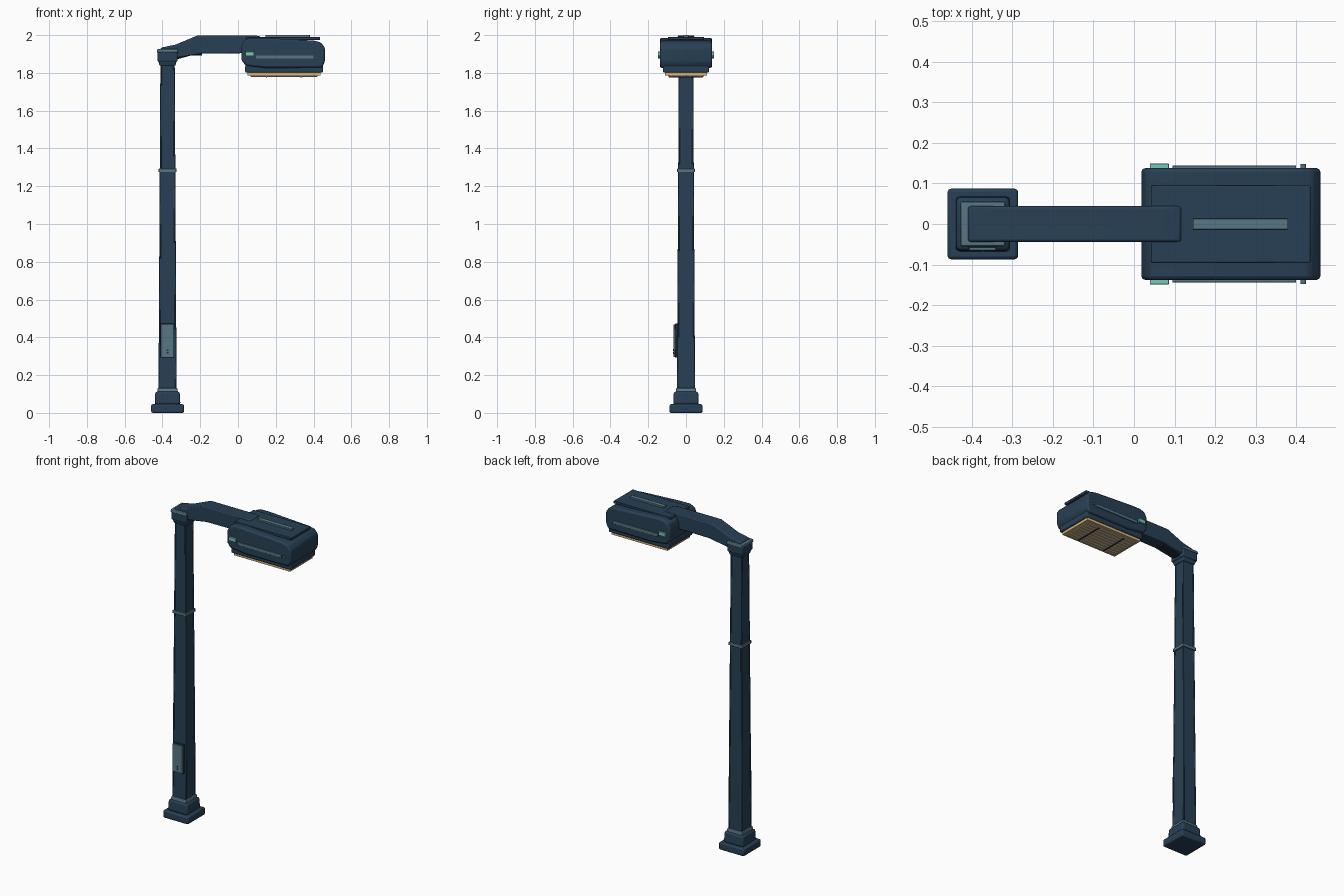
import bpy
import bmesh
import math
from mathutils import Matrix, Vector

if "Cube" in bpy.data.objects:
    bpy.data.objects.remove(bpy.data.objects["Cube"])


def material(name, rgb):
    mat = bpy.data.materials.new(name)
    mat.use_nodes = True
    mat.diffuse_color = (*rgb, 1)
    mat.node_tree.nodes["Principled BSDF"].inputs["Base Color"].default_value = (*rgb, 1)
    return mat


BODY = material("navy paint", (0.021, 0.051, 0.089))
TRIM = material("slate trim", (0.095, 0.185, 0.23))
DARK = material("dark metal", (0.012, 0.025, 0.042))
TEAL = material("teal indicator", (0.18, 0.58, 0.47))
GOLD = material("amber frame", (0.72, 0.47, 0.19))
LENS = material("warm lens", (0.68, 0.53, 0.33))

POLE_X = -0.373


def finish(name, bm, mat, bevel=0.0, segments=2):
    bmesh.ops.recalc_face_normals(bm, faces=bm.faces[:])
    mesh = bpy.data.meshes.new(name)
    bm.to_mesh(mesh)
    bm.free()
    mesh.materials.append(mat)
    obj = bpy.data.objects.new(name, mesh)
    bpy.context.collection.objects.link(obj)
    if bevel:
        mod = obj.modifiers.new("rounded edges", "BEVEL")
        mod.width = bevel
        mod.segments = segments
        mod.limit_method = "ANGLE"
        mod.angle_limit = math.radians(25)
    bpy.ops.object.select_all(action="DESELECT")
    obj.select_set(True)
    bpy.context.view_layer.objects.active = obj
    bpy.ops.object.shade_smooth_by_angle(angle=math.radians(35))
    return obj


def box(name, x, y, z, mat, bevel=0.0, taper=1.0):
    """Box between (min, max) pairs; taper scales the top face."""
    bm = bmesh.new()
    lo, hi = Vector((x[0], y[0], z[0])), Vector((x[1], y[1], z[1]))
    mid = (lo + hi) / 2
    size = Matrix.Diagonal((*(hi - lo), 1))
    bmesh.ops.create_cube(bm, size=1, matrix=Matrix.Translation(mid) @ size)
    for v in bm.verts:
        if v.co.z > mid.z:
            v.co.x = mid.x + (v.co.x - mid.x) * taper
            v.co.y = mid.y + (v.co.y - mid.y) * taper
    return finish(name, bm, mat, bevel)


def square(name, half, z, mat, bevel=0.0, taper=1.0):
    """Square block on the pole axis."""
    return box(name, (POLE_X - half, POLE_X + half), (-half, half), z, mat, bevel, taper)


def side_profile(name, points, half, mat, bevel):
    """Extrude an x/z outline across y."""
    bm = bmesh.new()
    face = bm.faces.new([bm.verts.new((px, -half, pz)) for px, pz in points])
    new = bmesh.ops.extrude_face_region(bm, geom=[face])["geom"]
    moved = [g for g in new if isinstance(g, bmesh.types.BMVert)]
    bmesh.ops.translate(bm, verts=moved, vec=(0, 2 * half, 0))
    return finish(name, bm, mat, bevel)


def bolt(name, loc, radius, depth, mat):
    """Short cylinder lying along y."""
    bm = bmesh.new()
    turn = Matrix.Rotation(math.pi / 2, 4, "X")
    bmesh.ops.create_cone(bm, cap_ends=True, segments=12, radius1=radius, radius2=radius,
                          depth=depth, matrix=Matrix.Translation(loc) @ turn)
    return finish(name, bm, mat)


# Stepped base
square("base_plinth", 0.087, (0.0, 0.046), BODY, 0.008)
square("base_step", 0.068, (0.044, 0.112), BODY, 0.01, 0.95)
square("base_collar", 0.055, (0.108, 0.131), TRIM, 0.003, 0.94)

# Tapered pole with corner ribs
square("pole", 0.046, (0.1, 1.86), BODY, 0.006, 0.78)
for sx in (-1, 1):
    for sy in (-1, 1):
        bm = bmesh.new()
        bmesh.ops.create_cube(bm, size=1)
        for v in bm.verts:
            top = v.co.z > 0
            reach = 0.034 if top else 0.044
            v.co = (POLE_X + sx * reach + v.co.x * 0.008, sy * reach + v.co.y * 0.008,
                    1.85 if top else 0.12)
        finish("pole_corner_rib", bm, BODY, 0.002)
square("pole_ring", 0.047, (1.274, 1.293), TRIM, 0.002)

# Service door on the pole: dark backing with a lighter plate
box("door_backing", (-0.409, -0.339), (-0.058, -0.038), (0.293, 0.472), DARK, 0.002)
box("door_plate", (-0.407, -0.341), (-0.065, -0.057), (0.296, 0.469), TRIM, 0.001)
for z in (0.318, 0.332):
    bolt("door_bolt", (POLE_X, -0.065, z), 0.005, 0.005, DARK)

# Pole cap
square("cap_neck", 0.042, (1.838, 1.868), BODY, 0.004, 1.18)
square("cap_block", 0.053, (1.86, 1.916), BODY, 0.006)
square("cap_lid", 0.056, (1.908, 1.926), TRIM, 0.003, 0.96)

# Arm and the gusset below it
side_profile("arm", [(-0.41, 1.89), (-0.41, 1.933), (-0.33, 1.95), (-0.215, 1.998),
                     (0.09, 1.998), (0.117, 1.994), (0.117, 1.905), (-0.19, 1.902),
                     (-0.32, 1.88)], 0.044, BODY, 0.006)
side_profile("arm_gusset", [(-0.33, 1.87), (-0.33, 1.9), (-0.19, 1.91), (-0.19, 1.892),
                            (-0.25, 1.892)], 0.022, DARK, 0.003)

# Lamp head
side_profile("lamp_head", [(0.018, 1.868), (0.018, 1.94), (0.032, 1.972), (0.065, 1.986),
                           (0.13, 1.986), (0.4, 1.971), (0.438, 1.962), (0.46, 1.935),
                           (0.46, 1.858), (0.444, 1.828), (0.15, 1.826), (0.04, 1.838)],
             0.138, BODY, 0.01)
box("lamp_skirt", (0.038, 0.45), (-0.122, 0.122), (1.802, 1.84), BODY, 0.006)
box("top_plate", (0.042, 0.435), (-0.095, 0.095), (1.974, 1.99), BODY, 0.003)
box("top_strip", (0.145, 0.38), (-0.013, 0.013), (1.988, 2.0), TRIM, 0.001)

# Lens under the head
box("lens_frame", (0.05, 0.438), (-0.112, 0.112), (1.786, 1.804), GOLD, 0.001)
box("lens", (0.066, 0.422), (-0.095, 0.095), (1.781, 1.79), LENS)
for i in range(7):
    y = -0.075 + i * 0.025
    box("lens_rib", (0.07, 0.418), (y - 0.001, y + 0.001), (1.779, 1.782), LENS)
for x in (0.15, 0.335):
    box("lens_bar", (x - 0.003, x + 0.003), (-0.09, 0.09), (1.776, 1.783), DARK)

# Details on both sides of the head
for s in (-1, 1):
    def span(a, b):
        return tuple(sorted((s * a, s * b)))

    box("side_strip", (0.095, 0.4), span(0.13, 0.144), (1.875, 1.893), TRIM, 0.001)
    box("side_indicator", (0.039, 0.086), span(0.13, 0.149), (1.889, 1.912), TEAL, 0.001)
    bolt("side_bolt", (0.418, s * 0.14, 1.884), 0.007, 0.016, TRIM)
